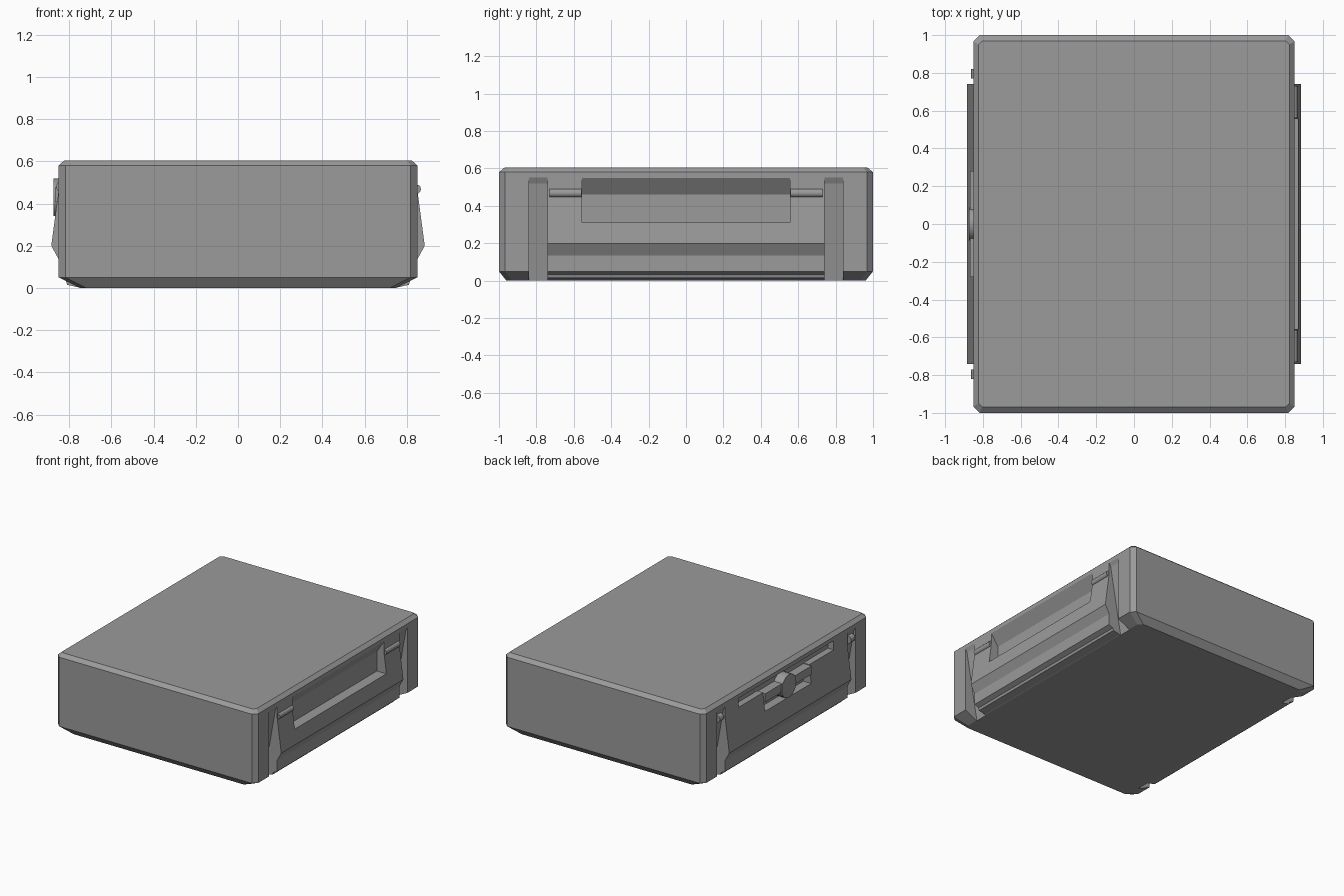
import bpy, bmesh, math
from mathutils import Vector

if "Cube" in bpy.data.objects:
    bpy.data.objects.remove(bpy.data.objects["Cube"])

grey = bpy.data.materials.new("dark_grey")
grey.diffuse_color = (.325, .325, .325, 1)
grey.use_nodes = True
grey.node_tree.nodes["Principled BSDF"].inputs["Base Color"].default_value = grey.diffuse_color


def mesh_object(name, bm):
    bmesh.ops.recalc_face_normals(bm, faces=bm.faces)
    me = bpy.data.meshes.new(name)
    bm.to_mesh(me)
    bm.free()
    me.materials.append(grey)
    ob = bpy.data.objects.new(name, me)
    bpy.context.collection.objects.link(ob)
    return ob


def prism(name, points, axis, lo, hi):
    """Extrude a 2D profile along x (points are y,z) or y (points are x,z)."""
    def place(p, t):
        return (t, p[0], p[1]) if axis == 'x' else (p[0], t, p[1])
    bm = bmesh.new()
    vs = [bm.verts.new(place(p, lo)) for p in points]
    face = bm.faces.new(vs)
    new = bmesh.ops.extrude_face_region(bm, geom=[face])['geom']
    move = Vector(place((0, 0), hi - lo))
    bmesh.ops.translate(bm, vec=move, verts=[v for v in new if isinstance(v, bmesh.types.BMVert)])
    return mesh_object(name, bm)


def box(name, x0, x1, y0, y1, z0, z1):
    return prism(name, [(x0, z0), (x1, z0), (x1, z1), (x0, z1)], 'y', y0, y1)


def cylinder(name, radius, depth, loc, rot, sides):
    bpy.ops.mesh.primitive_cylinder_add(vertices=sides, radius=radius, depth=depth,
                                        location=loc, rotation=rot)
    ob = bpy.context.object
    ob.name = name
    ob.data.materials.append(grey)
    bpy.ops.object.shade_smooth_by_angle(angle=math.radians(50))
    return ob


def boolean(target, tool, op):
    bpy.context.view_layer.objects.active = target
    m = target.modifiers.new(op, 'BOOLEAN')
    m.object, m.operation, m.solver = tool, op, 'EXACT'
    bpy.ops.object.modifier_apply(modifier=m.name)
    bpy.data.objects.remove(tool)


# Chamfered case: stacked eight-sided rings (half x, half y, corner, z)
bm = bmesh.new()
rings = []
for hx, hy, c, z in [(.75, .96, .03, 0), (.85, 1, .033, .05), (.85, 1, .033, .58), (.823, .97, .02, .605)]:
    pts = [(hx, -hy + c), (hx, hy - c), (hx - c, hy), (-hx + c, hy),
           (-hx, hy - c), (-hx, -hy + c), (-hx + c, -hy), (hx - c, -hy)]
    rings.append([bm.verts.new((x, y, z)) for x, y in pts])
for a, b in zip(rings, rings[1:]):
    for i in range(8):
        j = (i + 1) % 8
        bm.faces.new((a[i], a[j], b[j], b[i]))
bm.faces.new(rings[0])
bm.faces.new(rings[-1])
case = mesh_object("case_body", bm)

# Bulging side panels that run down to the underside
panel = [(.70, .48), (.848, .48), (.885, .2), (.847, .13), (.81, .015), (.752, .0015), (.70, .0015)]
for s in (1, -1):
    boolean(case, prism("side_panel", [(s * x, z) for x, z in panel], 'y', -.78, .78), 'UNION')

# Wedge grooves at the panel ends, shallow at the top and deep at the bottom
groove = [(.96, -.1), (.727, -.1), (.835, .52), (.852, .555), (.96, .555)]
for s in (1, -1):
    for t in (1, -1):
        a, b = sorted((t * .74, t * .84))
        boolean(case, prism("groove_cutter", [(s * x, z) for x, z in groove], 'y', a, b), 'DIFFERENCE')

# Right handle recess with a sloped ceiling
boolean(case, prism("handle_cutter", [(.95, .31), (.79, .31), (.79, .46), (.85, .55), (.95, .70)],
                    'y', -.555, .555), 'DIFFERENCE')

# Left latch recess: a long slot with a deeper centre pocket
slot = [(-.575, .48), (-.28, .48), (-.28, .34), (.28, .34), (.28, .48), (.575, .48), (.575, .55), (-.575, .55)]
boolean(case, prism("latch_cutter", slot, 'x', -.95, -.80), 'DIFFERENCE')

# Hinge rods beside the handle, hinge pins in the left grooves
for t in (1, -1):
    cylinder("hinge_rod", .023, .17, (.844, t * .645, .468), (math.pi / 2, 0, 0), 12)
    cylinder("hinge_pin", .03, .05, (-.832, t * .795, .48), (math.pi / 2, 0, 0), 12)

# Latch bar and round knob
box("latch_bar", -.868, -.795, -.28, .28, .41, .475)
cylinder("latch_knob", .088, .08, (-.834, 0, .43), (0, math.pi / 2, 0), 24)
